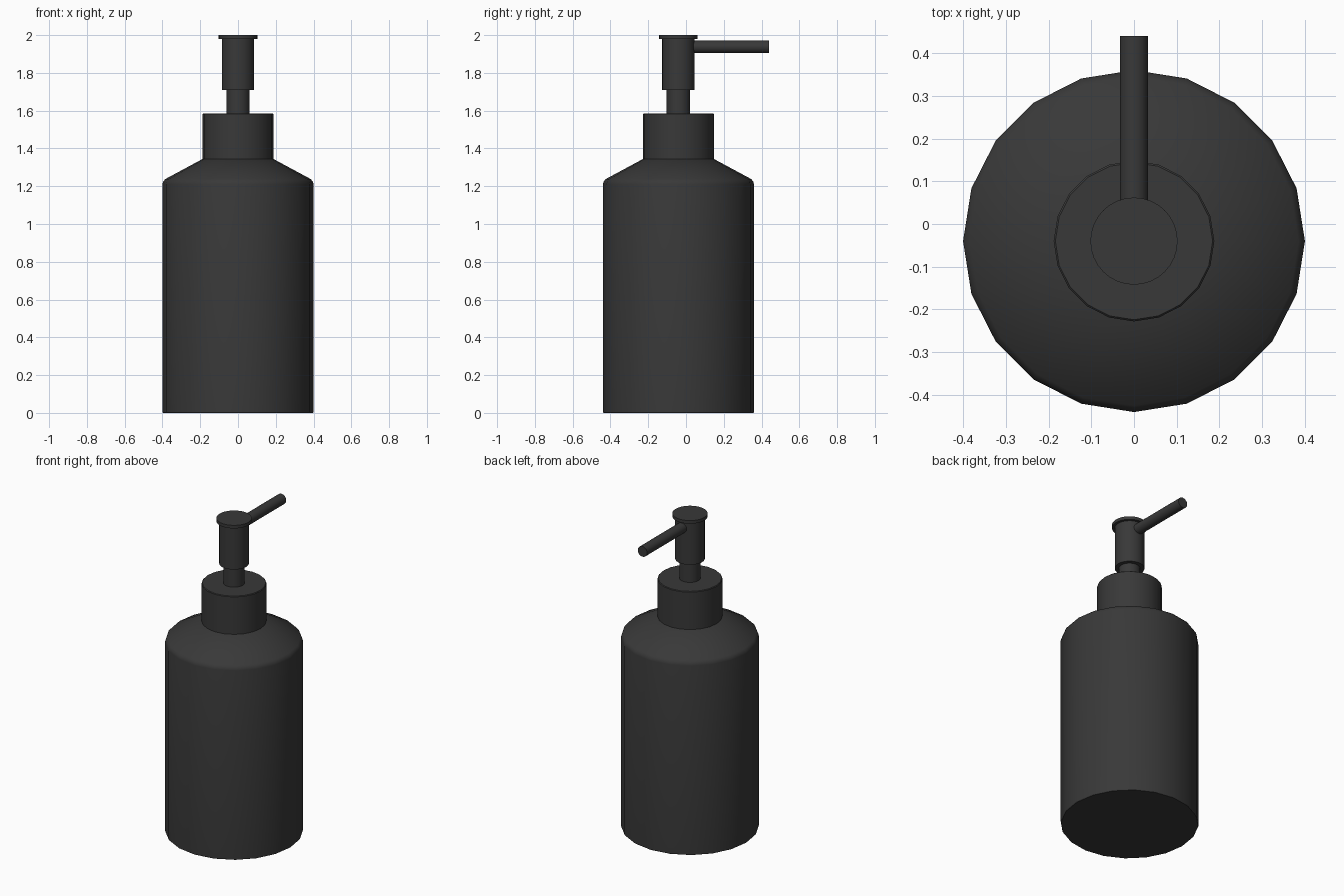
import bpy, bmesh, math
from mathutils import Matrix

if "Cube" in bpy.data.objects:
    bpy.data.objects.remove(bpy.data.objects["Cube"])

CY = -0.04  # bottle axis position in y

mat = bpy.data.materials.new("dark_plastic")
mat.diffuse_color = (0.04, 0.04, 0.04, 1)
mat.use_nodes = True
mat.node_tree.nodes["Principled BSDF"].inputs["Base Color"].default_value = mat.diffuse_color


def lathe(name, profile, sides, matrix):
    """Closed solid of revolution from (radius, height) points, with n-gon caps."""
    bm = bmesh.new()
    rings = []
    for r, z in profile:
        rings.append([bm.verts.new((r * math.sin(2 * math.pi * i / sides),
                                    -r * math.cos(2 * math.pi * i / sides), z))
                      for i in range(sides)])
    for lo, hi in zip(rings, rings[1:]):
        for i in range(sides):
            j = (i + 1) % sides
            bm.faces.new((lo[i], lo[j], hi[j], hi[i]))
    bm.faces.new(rings[0][::-1])
    bm.faces.new(rings[-1])
    bm.transform(matrix)
    bmesh.ops.recalc_face_normals(bm, faces=bm.faces[:])
    mesh = bpy.data.meshes.new(name)
    bm.to_mesh(mesh)
    bm.free()
    mesh.materials.append(mat)
    obj = bpy.data.objects.new(name, mesh)
    bpy.context.collection.objects.link(obj)
    bpy.ops.object.select_all(action='DESELECT')
    obj.select_set(True)
    bpy.context.view_layer.objects.active = obj
    bpy.ops.object.shade_smooth_by_angle(angle=math.radians(30))
    return obj


upright = Matrix.Translation((0, CY, 0))

# Bottle with chamfered shoulder
lathe("bottle", [(0.397, 0), (0.4, 0.005), (0.4, 1.21), (0.396, 1.225),
                 (0.385, 1.238), (0.19, 1.343)], 20, upright)
# Screw collar
lathe("collar", [(0.188, 1.34), (0.188, 1.582), (0.184, 1.586)], 20, upright)
# Pump stem, head and top cap
lathe("pump_stem", [(0.062, 1.58), (0.062, 1.72)], 32, upright)
lathe("pump_head", [(0.086, 1.71), (0.086, 1.982)], 32, upright)
lathe("pump_cap", [(0.102, 1.98), (0.102, 2.0)], 32, upright)
# Spout pointing to the back
along_y = Matrix.Translation((0, 0, 1.938)) @ Matrix.Rotation(-math.pi / 2, 4, 'X')
lathe("spout", [(0.033, 0.0), (0.033, 0.44)], 20, along_y)
